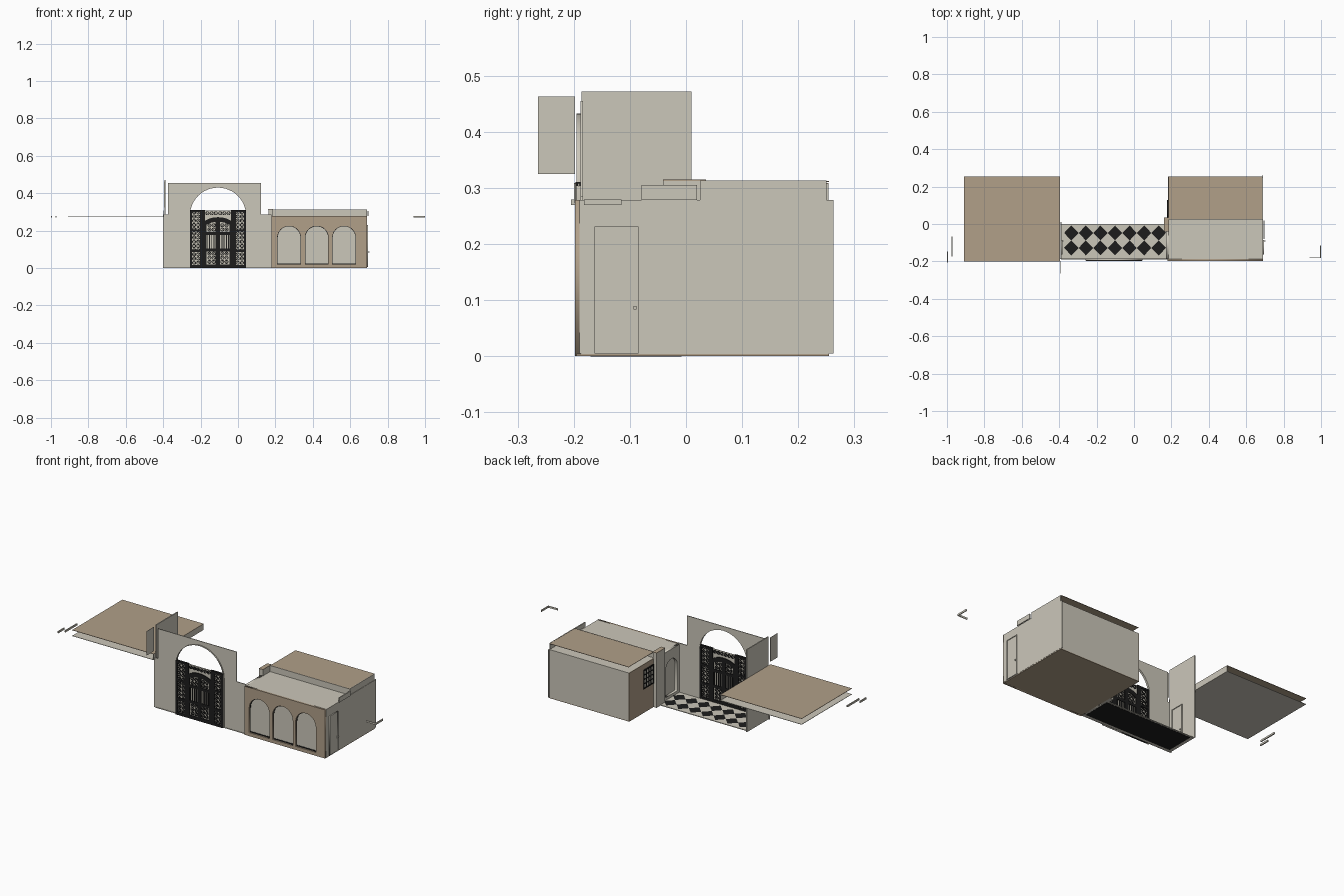
import bpy, bmesh, math
from mathutils import Matrix

if "Cube" in bpy.data.objects:
    bpy.data.objects.remove(bpy.data.objects["Cube"])


def mat(name, rgb):
    m = bpy.data.materials.new(name)
    m.diffuse_color = (*rgb, 1)
    m.use_nodes = True
    m.node_tree.nodes["Principled BSDF"].inputs["Base Color"].default_value = m.diffuse_color
    return m


CREAM = mat("cream_plaster", (0.60, 0.57, 0.49))
TAN = mat("tan_stucco", (0.44, 0.35, 0.25))
BLACK = mat("black_iron", (0.012, 0.012, 0.012))

FRONT = Matrix(((1, 0, 0, 0), (0, 0, -1, 0), (0, 1, 0, 0), (0, 0, 0, 1)))  # profile in x, z
SIDE = Matrix(((0, 0, 1, 0), (1, 0, 0, 0), (0, 1, 0, 0), (0, 0, 0, 1)))    # profile in y, z
FLAT = Matrix.Identity(4)                                                # profile in x, y


def add_mesh(name, me, m):
    me.materials.clear()
    me.materials.append(m)
    ob = bpy.data.objects.new(name, me)
    bpy.context.collection.objects.link(ob)
    return ob


def box(name, x0, x1, y0, y1, z0, z1, m):
    bm = bmesh.new()
    bmesh.ops.create_cube(bm, size=1)
    for v in bm.verts:
        v.co = (x0 + (v.co.x + .5) * (x1 - x0), y0 + (v.co.y + .5) * (y1 - y0),
                z0 + (v.co.z + .5) * (z1 - z0))
    me = bpy.data.meshes.new(name)
    bm.to_mesh(me)
    bm.free()
    return add_mesh(name, me, m)


def plate(name, loops, plane, pos, thick, m):
    """Extruded flat profile; inner loops become holes."""
    cu = bpy.data.curves.new(name, 'CURVE')
    cu.dimensions = '2D'
    cu.fill_mode = 'BOTH'
    cu.extrude = thick / 2
    for pts in loops:
        sp = cu.splines.new('POLY')
        sp.points.add(len(pts) - 1)
        for p, (u, v) in zip(sp.points, pts):
            p.co = (u, v, 0, 1)
        sp.use_cyclic_u = True
    tmp = bpy.data.objects.new(name + "_tmp", cu)
    bpy.context.collection.objects.link(tmp)
    dg = bpy.context.evaluated_depsgraph_get()
    me = bpy.data.meshes.new_from_object(tmp.evaluated_get(dg))
    bpy.data.objects.remove(tmp)
    me.transform(plane)
    off = (0, pos, 0) if plane is FRONT else (pos, 0, 0) if plane is SIDE else (0, 0, pos)
    me.transform(Matrix.Translation(off))
    return add_mesh(name, me, m)


def rect(a, b, c, d):
    return [(a, c), (b, c), (b, d), (a, d)]


def arch(a, b, z0, spring, n=24):
    r, cx = (b - a) / 2, (a + b) / 2
    return [(b, z0)] + [(cx + r * math.cos(math.pi * i / n), spring + r * math.sin(math.pi * i / n))
                        for i in range(n + 1)] + [(a, z0)]


def circle(cx, cz, r, n=10):
    return [(cx + r * math.cos(2 * math.pi * i / n), cz + r * math.sin(2 * math.pi * i / n)) for i in range(n)]


# courtyard floor: cream base with black diamond tiles
box("courtyard_floor", -0.39, 0.18, -0.19, 0, 0.0, 0.004, CREAM)
box("courtyard_underside", -0.374, 0.171, -0.17, -0.008, -0.001, 0.001, BLACK)
step = 0.545 / 7
tiles = bmesh.new()
for i in range(7):
    for j in range(2):
        cx, cy, h = -0.374 + (i + .5) * step, -0.168 + (j + .5) * 0.08, step / 2
        tiles.faces.new([tiles.verts.new((cx + dx, cy + dy, 0.006))
                         for dx, dy in ((h, 0), (0, 0.04), (-h, 0), (0, -0.04))])
me = bpy.data.meshes.new("black_tiles")
tiles.to_mesh(me)
tiles.free()
add_mesh("black_tiles", me, BLACK)

# front wall with stepped top and round gateway
A, B = -0.257, 0.043
plate("gateway_wall", [[(-0.40, 0), (-0.40, 0.285), (-0.375, 0.285), (-0.375, 0.455), (0.123, 0.455),
      (0.123, 0.285), (0.18, 0.285), (0.18, 0)] + arch(A, B, 0, 0.28)], FRONT, -0.186, 0.004, CREAM)
plate("gateway_reveal", [arch(A - 0.002, B + 0.002, 0, 0.28), arch(A, B, 0, 0.28)],
      FRONT, -0.19, 0.011, CREAM)

# iron gate: cream sheet with black bars on both sides
C = (A + B) / 2
plate("gate_panels", [rect(A, B, 0, 0.308)], FRONT, -0.191, 0.003, CREAM)


def bar(name, a, b, c, d):
    box(name, a, b, -0.197, -0.185, c, d, BLACK)


for s in (-1, 1):
    for k, (lo, hi) in enumerate(((0.138, 0.15), (0.07, 0.095), (0.0, 0.012), (0.0625, 0.07))):
        top = 0.31 if k < 2 else 0.265 if k == 2 else 0.24
        a, b = sorted((C + s * lo, C + s * hi))
        bar("gate_post", a, b, 0, top)
    # door stripes and rails
    for k in range(4):
        x = C + s * (0.021 + k * 0.012)
        bar("door_bar", x - 0.0022, x + 0.0022, 0.09, 0.19)
    a, b = sorted((C, C + s * 0.07))
    for z0, z1 in ((0, 0.02), (0.088, 0.104), (0.178, 0.194)):
        bar("door_rail", a, b, z0, z1)
    a, b = sorted((C + s * 0.095, C + s * 0.14))
    for z0, z1 in ((0, 0.016), (0.085, 0.1), (0.195, 0.205), (0.3, 0.31)):
        bar("side_rail", a, b, z0, z1)
n = 14
curve = [(C + 0.09 * math.cos(math.pi * i / n), 0.218 + 0.054 * math.sin(math.pi * i / n)) for i in range(n + 1)]
inner = [(C + 0.072 * math.cos(math.pi * i / n), 0.214 + 0.033 * math.sin(math.pi * i / n)) for i in range(n + 1)]
plate("gate_arch_rail", [curve + inner[::-1]], FRONT, -0.191, 0.012, BLACK)

# scrollwork as rows of small rings with solid studs between
rings = []
for s in (-1, 1):
    spots = [(0.1055 + 0.0225 * c, 0.028 + 0.0225 * r) for c in range(2) for r in range(13)]
    spots += [(0.023 + 0.0225 * c, z) for c in range(2) for z in (0.033, 0.055, 0.077, 0.206, 0.229)]
    spots += [(0.0115 + 0.0225 * c, 0.293) for c in range(3)]
    for dx, z in spots:
        rings += [circle(C + s * dx, z, 0.0108), circle(C + s * dx, z, 0.0062)]
        rings.append(circle(C + s * dx, z, 0.003, 6))
plate("gate_scrollwork", rings, FRONT, -0.191, 0.008, BLACK)


# wall door with trim and handle
def door(x, s):
    plate("door_trim", [rect(-0.163, -0.085, 0.005, 0.231), rect(-0.159, -0.089, 0.006, 0.227)],
          SIDE, x, 0.008, CREAM)
    plate("door_leaf", [rect(-0.159, -0.089, 0.006, 0.227)], SIDE, x, 0.003, CREAM)
    box("door_handle_plate", x - 0.004, x + 0.004, -0.095, -0.089, 0.076, 0.094, CREAM)
    a, b = sorted((x, x + s * 0.01))
    box("door_knob", a, b, -0.094, -0.088, 0.083, 0.089, CREAM)


# left wall, forward fin and flat roof
box("left_wall", -0.393, -0.387, -0.186, 0.01, 0, 0.472, CREAM)
door(-0.386, 1)
box("left_fin", -0.396, -0.394, -0.264, -0.198, 0.325, 0.463, CREAM)
box("left_roof", -0.91, -0.395, -0.2, 0.254, 0.307, 0.309, TAN)
box("left_ceiling", -0.91, -0.395, -0.2, 0.254, 0.274, 0.276, CREAM)
box("left_roof_edge", -0.397, -0.395, -0.2, 0.254, 0.275, 0.308, CREAM)

# right building body, floor and raised back roof
box("right_room", 0.185, 0.69, -0.187, 0.255, 0.004, 0.278, CREAM)
box("right_room_floor", 0.185, 0.69, -0.195, 0.255, 0.0, 0.004, TAN)
box("right_wall_end", 0.686, 0.691, -0.19, 0.263, 0.005, 0.278, CREAM)
box("back_roof", 0.185, 0.685, 0.028, 0.255, 0.31, 0.312, TAN)
box("back_roof_front_edge", 0.18, 0.69, 0.025, 0.028, 0.278, 0.313, CREAM)
box("back_roof_side_edge", 0.685, 0.689, 0.025, 0.25, 0.278, 0.313, CREAM)
box("right_side_plate", 0.692, 0.698, -0.079, 0.02, 0.278, 0.305, CREAM)
door(0.692, 1)

# tan arcade front with three arched bays
bays = [(0.209, 0.337), (0.357, 0.485), (0.503, 0.631)]
plate("arcade_front", [rect(0.18, 0.69, 0, 0.278)] + [arch(a, b, 0.02, 0.162, 16) for a, b in bays],
      FRONT, -0.192, 0.011, TAN)
for a, b in bays:
    plate("bay_iron_frame", [arch(a, b, 0.02, 0.162, 16), arch(a + 0.003, b - 0.003, 0.025, 0.162, 16)],
          FRONT, -0.189, 0.003, BLACK)

# courtyard side of the right building
box("courtyard_tan_wall", 0.181, 0.186, 0.03, 0.255, 0, 0.278, TAN)
box("courtyard_pier", 0.162, 0.186, -0.04, 0.035, 0, 0.312, CREAM)
box("pier_cap", 0.161, 0.187, -0.041, 0.036, 0.312, 0.315, TAN)
plate("side_arch_wall", [rect(-0.186, -0.04, 0, 0.278), arch(-0.165, -0.06, 0.02, 0.17, 16)],
      SIDE, 0.178, 0.014, CREAM)
panes = [rect(0.043 + 0.021 * i, 0.059 + 0.021 * i, 0.145 + 0.025 * j, 0.165 + 0.025 * j)
         for i in range(4) for j in range(4)]
plate("window_glass", [rect(0.04, 0.125, 0.14, 0.245)], SIDE, 0.18, 0.003, CREAM)
plate("window_grille", [rect(0.036, 0.128, 0.138, 0.247)] + panes, SIDE, 0.179, 0.006, BLACK)

# loose trim strips floating at the sides
box("trim_strip_outer", -1.0, -0.994, -0.205, -0.147, 0.269, 0.279, CREAM)
box("trim_strip_inner", -0.976, -0.97, -0.174, -0.067, 0.269, 0.279, CREAM)
box("trim_bracket_long", 0.938, 1.0, -0.182, -0.178, 0.269, 0.279, CREAM)
box("trim_bracket_short", 0.995, 1.0, -0.18, -0.115, 0.269, 0.279, CREAM)
